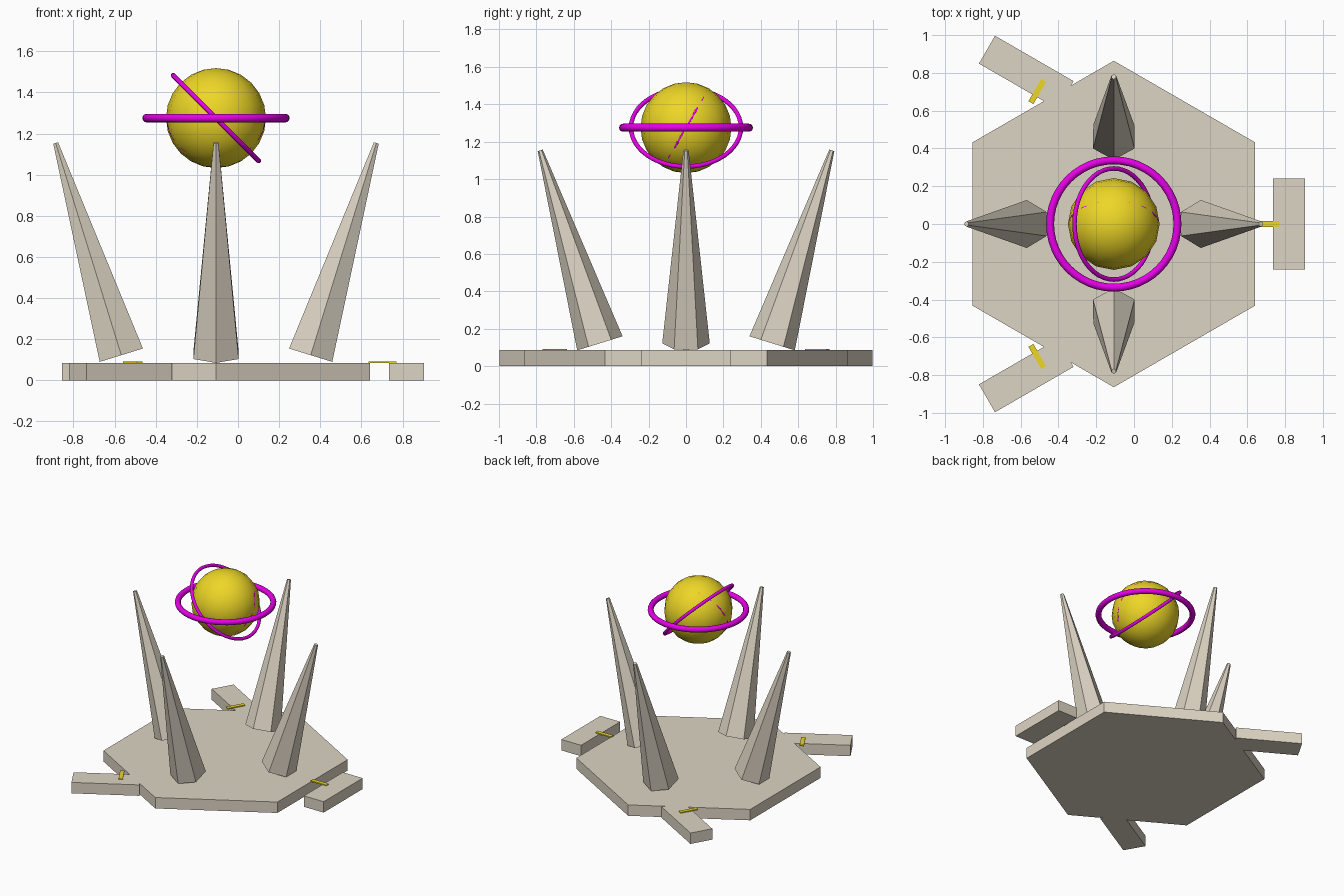
import bpy
from math import radians, cos, sin, pi

if "Cube" in bpy.data.objects:
    bpy.data.objects.remove(bpy.data.objects["Cube"])

CX = -0.107      # shared vertical axis of the monument
ORB_Z = 1.275


def material(name, rgb):
    m = bpy.data.materials.new(name)
    m.diffuse_color = (*rgb, 1)
    m.use_nodes = True
    m.node_tree.nodes["Principled BSDF"].inputs["Base Color"].default_value = m.diffuse_color
    return m


STONE = material("stone", (0.72, 0.66, 0.55))
GOLD = material("gold", (0.85, 0.68, 0.02))
MAGENTA = material("magenta", (0.80, 0.0, 0.80))


def finish(name, mat, smooth=False):
    ob = bpy.context.object
    ob.name = name
    ob.data.materials.append(mat)
    if smooth:
        bpy.ops.object.shade_smooth_by_angle(angle=radians(40))
    return ob


def box(name, size, loc, rot_z, mat):
    bpy.ops.mesh.primitive_cube_add(size=1, location=loc, rotation=(0, 0, rot_z))
    finish(name, mat).scale = size


# Hexagonal platform
bpy.ops.mesh.primitive_cylinder_add(vertices=6, radius=0.864, depth=0.085,
                                    location=(CX, 0, 0.0425))
finish("platform", STONE)

# Three outer slabs with thin gold strips, each turned against its orbit angle
for i in range(3):
    a = i * 2 * pi / 3
    box(f"step_{i}", (0.17, 0.48, 0.085),
        (CX + 0.927 * cos(a), 0.927 * sin(a), 0.0425), -a, STONE)
    box(f"gold_strip_{i}", (0.135, 0.03, 0.009),
        (CX + 0.81 * cos(a), 0.81 * sin(a), 0.0875), -a, GOLD)

# Four six-sided spires leaning outward
for i, (dx, dy) in enumerate([(1, 0), (0, 1), (-1, 0), (0, -1)]):
    bpy.ops.mesh.primitive_cone_add(
        vertices=6, radius1=0.127, radius2=0.014, depth=1.08,
        location=(CX + 0.62 * dx, 0.62 * dy, 0.638),
        rotation=(-0.3 * dy, 0.3 * dx, 0))
    finish(f"spire_{i}", STONE)

# Floating orb
bpy.ops.mesh.primitive_uv_sphere_add(segments=16, ring_count=12, radius=0.243,
                                     location=(CX, 0, ORB_Z))
finish("orb", GOLD, True)

# Orbit rings: flat outer, tilted middle, nearly buried inner
for name, major, minor, rot in [
        ("outer_ring", 0.337, 0.021, (0, 0, 0)),
        ("middle_ring", 0.294, 0.012, (0, radians(45), 0)),
        ("inner_ring", 0.232, 0.008, (radians(60), 0, 0))]:
    bpy.ops.mesh.primitive_torus_add(
        major_radius=major, minor_radius=minor, major_segments=48,
        minor_segments=12, location=(CX, 0, ORB_Z), rotation=rot)
    finish(name, MAGENTA, True)
